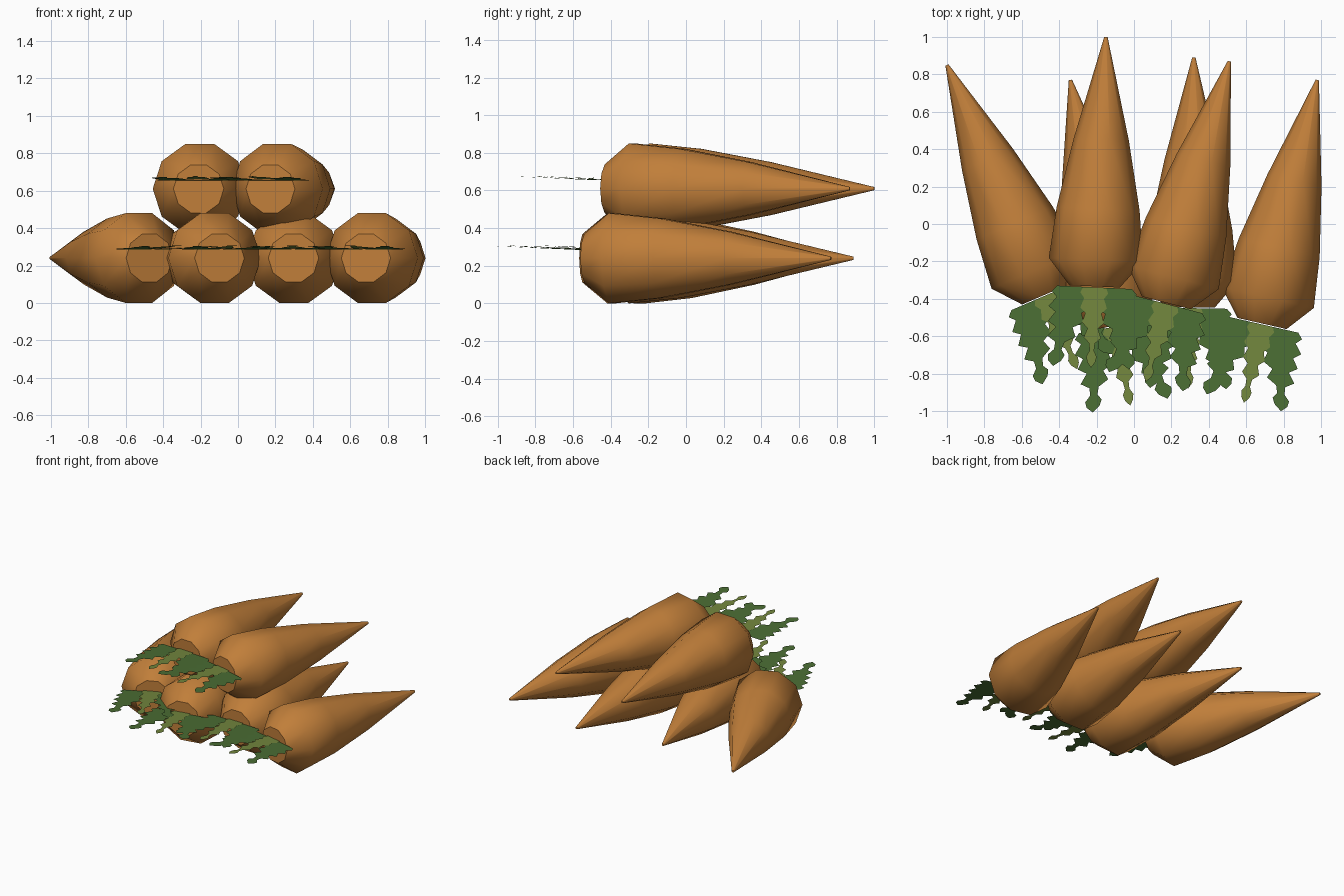
import bpy, bmesh, math
from mathutils import Matrix, Vector

if "Cube" in bpy.data.objects:
    bpy.data.objects.remove(bpy.data.objects["Cube"])


def material(name, rgb):
    m = bpy.data.materials.new(name)
    m.diffuse_color = (*rgb, 1)
    m.use_nodes = True
    m.node_tree.nodes["Principled BSDF"].inputs["Base Color"].default_value = m.diffuse_color
    return m


ORANGE = material("carrot_orange", (0.53, 0.21, 0.042))
DARK = material("leaf_dark_green", (0.07, 0.155, 0.034))
LIGHT = material("leaf_light_green", (0.17, 0.24, 0.047))


def make_object(name, bm, mat, matrix):
    me = bpy.data.meshes.new(name)
    bm.to_mesh(me)
    bm.free()
    me.materials.append(mat)
    ob = bpy.data.objects.new(name, me)
    bpy.context.collection.objects.link(ob)
    ob.matrix_world = matrix
    return ob


# Carrot root: ten-sided rings (distance back from tip, radius); tip at the origin, crown toward -y
RINGS = [(0.0, 0.009), (0.55, 0.148), (0.92, 0.222), (1.193, 0.252), (1.335, 0.135)]
CROWN = 1.34


def root(name, matrix):
    bm = bmesh.new()
    loops = []
    for d, r in RINGS:
        loops.append([bm.verts.new((r * math.sin(math.radians(18 + 36 * i)), -d,
                                    r * math.cos(math.radians(18 + 36 * i)))) for i in range(10)])
    for a, b in zip(loops, loops[1:]):
        for i in range(10):
            j = (i + 1) % 10
            bm.faces.new((a[i], a[j], b[j], b[i]))
    bm.faces.new(loops[0])
    bm.faces.new(loops[-1])
    bmesh.ops.recalc_face_normals(bm, faces=bm.faces)
    ob = make_object(name, bm, ORANGE, matrix)
    for p in ob.data.polygons:
        p.use_smooth = len(p.vertices) == 4


# Jagged frond half-outline: (distance from crown, half width)
FROND = [(0, .10), (.03, .12), (.06, .085), (.11, .115), (.14, .07), (.19, .095), (.22, .045),
         (.27, .075), (.30, .025), (.34, .02), (.37, .045), (.40, .035)]


def frond(name, mat, matrix, start, spread, width, z0, z1):
    bm = bmesh.new()
    outline = [(d, w * width) for d, w in FROND] + [(.43, 0)] \
        + [(d, -w * width) for d, w in reversed(FROND)]
    verts = [bm.verts.new((start + spread * d + w, -CROWN - d, z0 + (z1 - z0) * d / .43))
             for d, w in outline]
    f = bm.faces.new(verts)
    f.normal_update()
    if f.normal.z < 0:
        f.normal_flip()
    bmesh.ops.triangulate(bm, faces=[f])
    make_object(name, bm, mat, matrix)


# Pile: tip x, tip y, axis height, heading in degrees
CARROTS = [(-1.0, 0.85, 0.24, -23.2), (-0.34, 0.77, 0.24, -10.4),
           (0.32, 0.89, 0.24, 1.0), (0.98, 0.77, 0.24, 12.8),
           (-0.15, 1.0, 0.61, 2.6), (0.51, 0.87, 0.61, 14.6)]

for n, (x, y, z, heading) in enumerate(CARROTS, 1):
    M = Matrix.Translation(Vector((x, y, z))) @ Matrix.Rotation(-math.radians(heading), 4, 'Z')
    root(f"carrot_root_{n}", M)
    frond(f"left_frond_{n}", DARK, M, -.10, -.24, 1.0, .045, .064)
    frond(f"right_frond_{n}", DARK, M, .10, .24, 1.0, .045, .064)
    frond(f"middle_frond_{n}", LIGHT, M, 0, 0, .62, .052, .068)
